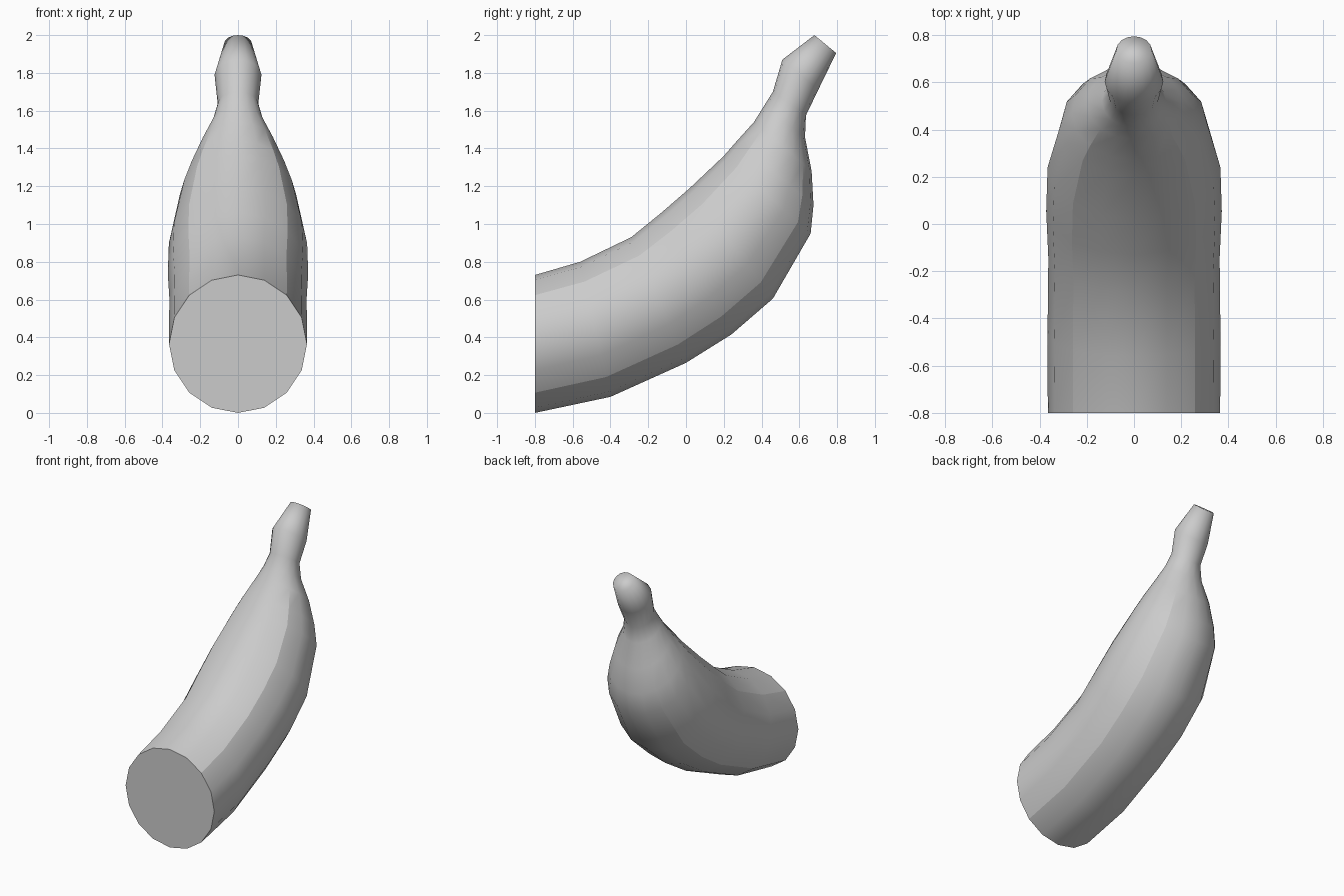
import bpy, bmesh
from math import sin, cos, pi
from mathutils import Vector

cube = bpy.data.objects.get("Cube")
if cube:
    bpy.data.objects.remove(cube, do_unlink=True)

SIDES = 16

# Each ring: inner-curve point (y, z) and outer-curve point (y, z)
RINGS = [
    ((-0.80, 0.73), (-0.80, 0.00)),
    ((-0.56, 0.80), (-0.40, 0.085)),
    ((-0.29, 0.93), (0.00, 0.265)),
    ((-0.13, 1.06), (0.24, 0.415)),
    ((0.02, 1.19), (0.46, 0.605)),
    ((0.20, 1.36), (0.66, 0.95)),
    ((0.27, 1.44), (0.675, 1.10)),
    ((0.36, 1.54), (0.665, 1.28)),
    ((0.41, 1.62), (0.63, 1.46)),
    ((0.46, 1.70), (0.635, 1.575)),
    ((0.51, 1.87), (0.70, 1.71)),
    ((0.68, 2.00), (0.795, 1.905)),
]
LAST_CREASED_RING = 7


def add_ring(bm, inner, outer):
    """Round cross-section whose diameter runs from inner to outer."""
    a, b = Vector((0, *inner)), Vector((0, *outer))
    centre, up = (a + b) / 2, (a - b) / 2
    side = Vector((up.length, 0, 0))
    return [bm.verts.new(centre + up * cos(t) + side * sin(t))
            for t in (2 * pi * i / SIDES for i in range(SIDES))]


# Fruit body, neck and stem as one lofted skin
bm = bmesh.new()
rings = [add_ring(bm, *r) for r in RINGS]
for low, high in zip(rings, rings[1:]):
    for i in range(SIDES):
        j = (i + 1) % SIDES
        bm.faces.new((low[i], low[j], high[j], high[i]))
cut_face = bm.faces.new(rings[0])
bm.faces.new(rings[-1])
bmesh.ops.recalc_face_normals(bm, faces=bm.faces)
for face in bm.faces:
    face.smooth = face is not cut_face

# Sharp rim on the cut end, and four lengthwise ridges fading at the neck
for edge in cut_face.edges:
    edge.smooth = False
for low, high in zip(rings[:LAST_CREASED_RING], rings[1:]):
    for i in range(2, SIDES, 4):
        bm.edges.get((low[i], high[i])).smooth = False

mesh = bpy.data.meshes.new("half_banana")
bm.to_mesh(mesh)
bm.free()
banana = bpy.data.objects.new("half_banana", mesh)
bpy.context.collection.objects.link(banana)

# Plain grey material
grey = bpy.data.materials.new("light_grey")
grey.use_nodes = True
colour = (0.6, 0.6, 0.6, 1)
grey.diffuse_color = colour
grey.node_tree.nodes["Principled BSDF"].inputs["Base Color"].default_value = colour
mesh.materials.append(grey)
